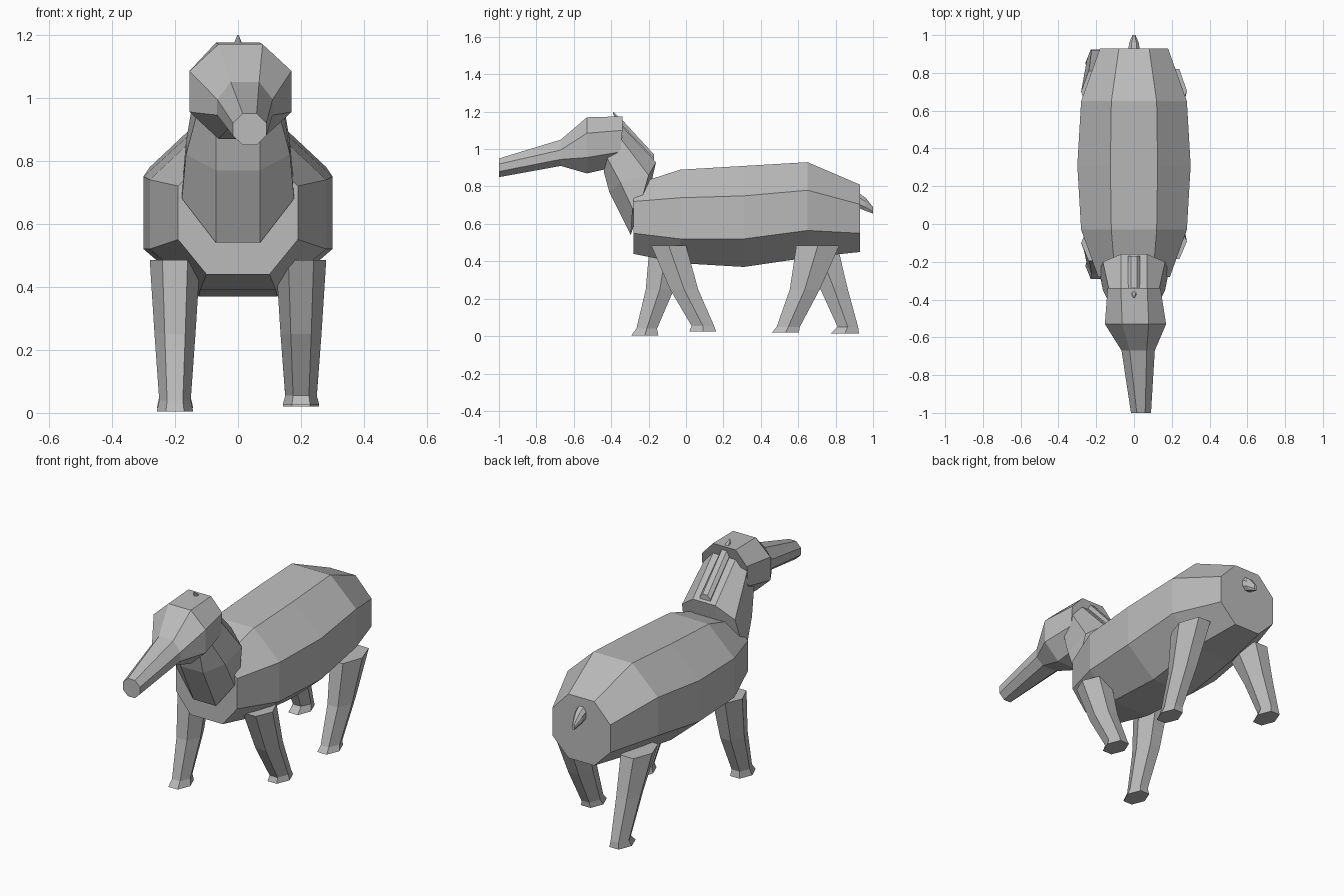
import bpy
import bmesh
from math import cos, sin, pi

default_cube = bpy.data.objects.get("Cube")
if default_cube:
    bpy.data.objects.remove(default_cube, do_unlink=True)

# One plain grey for the whole animal
grey = bpy.data.materials.new("plain_grey")
grey.use_nodes = True
colour = (0.5, 0.5, 0.5, 1)
grey.diffuse_color = colour
grey.node_tree.nodes["Principled BSDF"].inputs["Base Color"].default_value = colour


def loft(name, rings):
    """Bridge a list of equal-sized rings and cap both ends."""
    mesh = bpy.data.meshes.new(name)
    bm = bmesh.new()
    loops = [[bm.verts.new(point) for point in ring] for ring in rings]
    count = len(loops[0])
    for lower, upper in zip(loops, loops[1:]):
        for i in range(count):
            j = (i + 1) % count
            bm.faces.new((lower[i], lower[j], upper[j], upper[i]))
    bm.faces.new(loops[0])
    bm.faces.new(loops[-1])
    bmesh.ops.recalc_face_normals(bm, faces=bm.faces)
    bm.to_mesh(mesh)
    bm.free()
    mesh.materials.append(grey)
    part = bpy.data.objects.new(name, mesh)
    bpy.context.collection.objects.link(part)
    return part


def octagon(depth, heights, inner, outer, centre=0):
    """Mirrored eight-sided section, its half listed from bottom to top."""
    if not isinstance(depth, tuple):
        depth = (depth,) * 4
    widths = (inner, outer, outer, inner)
    half = list(zip(widths, depth, heights))
    right = [(centre + x, y, z) for x, y, z in half]
    left = [(centre - x, y, z) for x, y, z in reversed(half)]
    return right + left


def hexagon(x, y, z, radius_x, radius_y):
    """Level six-sided section with its flat sides facing front and back."""
    return [(x + radius_x * cos(i * pi / 3),
             y + radius_y * sin(i * pi / 3) / sin(pi / 3), z)
            for i in range(6)]


# Barrel-shaped body
loft("body", [
    octagon(-0.28, (0.44, 0.55, 0.72, 0.81), 0.10, 0.19),
    octagon(-0.03, (0.39, 0.52, 0.74, 0.89), 0.12, 0.28),
    octagon(0.31, (0.37, 0.52, 0.75, 0.91), 0.125, 0.30),
    octagon(0.65, (0.42, 0.565, 0.78, 0.93), 0.12, 0.28),
    octagon(0.93, (0.45, 0.55, 0.705, 0.81), 0.08, 0.18),
])

# Neck rising forward out of the chest
loft("neck", [
    octagon((-0.295, -0.285, -0.24, -0.20), (0.54, 0.68, 0.72, 0.76), 0.07, 0.178),
    octagon((-0.41, -0.35, -0.20, -0.16), (0.77, 0.82, 0.86, 0.93), 0.07, 0.165),
    octagon((-0.44, -0.42, -0.36, -0.34), (0.88, 0.95, 1.07, 1.12), 0.07, 0.13),
])

# Head with a long tapering snout, turned slightly to one side
loft("head", [
    octagon(-1.0, (0.85, 0.88, 0.92, 0.95), 0.022, 0.053, 0.037),
    octagon(-0.67, (0.91, 0.945, 0.995, 1.05), 0.045, 0.088, 0.022),
    octagon(-0.53, (0.87, 0.955, 1.085, 1.17), 0.07, 0.162, 0.008),
    octagon((-0.44, -0.35, -0.34, -0.34), (0.89, 0.985, 1.10, 1.175), 0.07, 0.14),
])

# Mane spike along the back of the neck, its tip poking through the head
loft("mane", [
    octagon(-0.17, (0.91, 0.925, 0.95, 0.97), 0.015, 0.033),
    octagon(-0.345, (1.06, 1.09, 1.13, 1.16), 0.015, 0.03),
    octagon(-0.39, (1.19, 1.193, 1.197, 1.2), 0.002, 0.003),
])

# Short drooping tail
loft("tail", [
    octagon(0.91, (0.69, 0.71, 0.75, 0.775), 0.015, 0.033),
    octagon(0.96, (0.67, 0.69, 0.72, 0.74), 0.012, 0.025),
    octagon(1.0, (0.655, 0.665, 0.68, 0.69), 0.004, 0.008),
])

# Legs: centre y, height and half depth at hip, knee, ankle and sole
leg_paths = {
    "front_left_leg": (1, [(-0.093, 0.485, 0.093), (-0.01, 0.25, 0.075),
                           (0.09, 0.055, 0.06), (0.09, 0.025, 0.072)]),
    "front_right_leg": (-1, [(-0.10, 0.485, 0.095), (-0.14, 0.25, 0.075),
                             (-0.21, 0.04, 0.055), (-0.22, 0.004, 0.072)]),
    "hind_left_leg": (1, [(0.705, 0.485, 0.115), (0.635, 0.25, 0.08),
                          (0.547, 0.05, 0.062), (0.532, 0.02, 0.072)]),
    "hind_right_leg": (-1, [(0.70, 0.485, 0.11), (0.785, 0.27, 0.075),
                            (0.865, 0.05, 0.055), (0.85, 0.015, 0.075)]),
}
leg_widths = (0.08, 0.065, 0.05, 0.058)
for leg_name, (side, path) in leg_paths.items():
    loft(leg_name, [hexagon(side * 0.2, y, z, width, depth)
                    for (y, z, depth), width in zip(path, leg_widths)])
